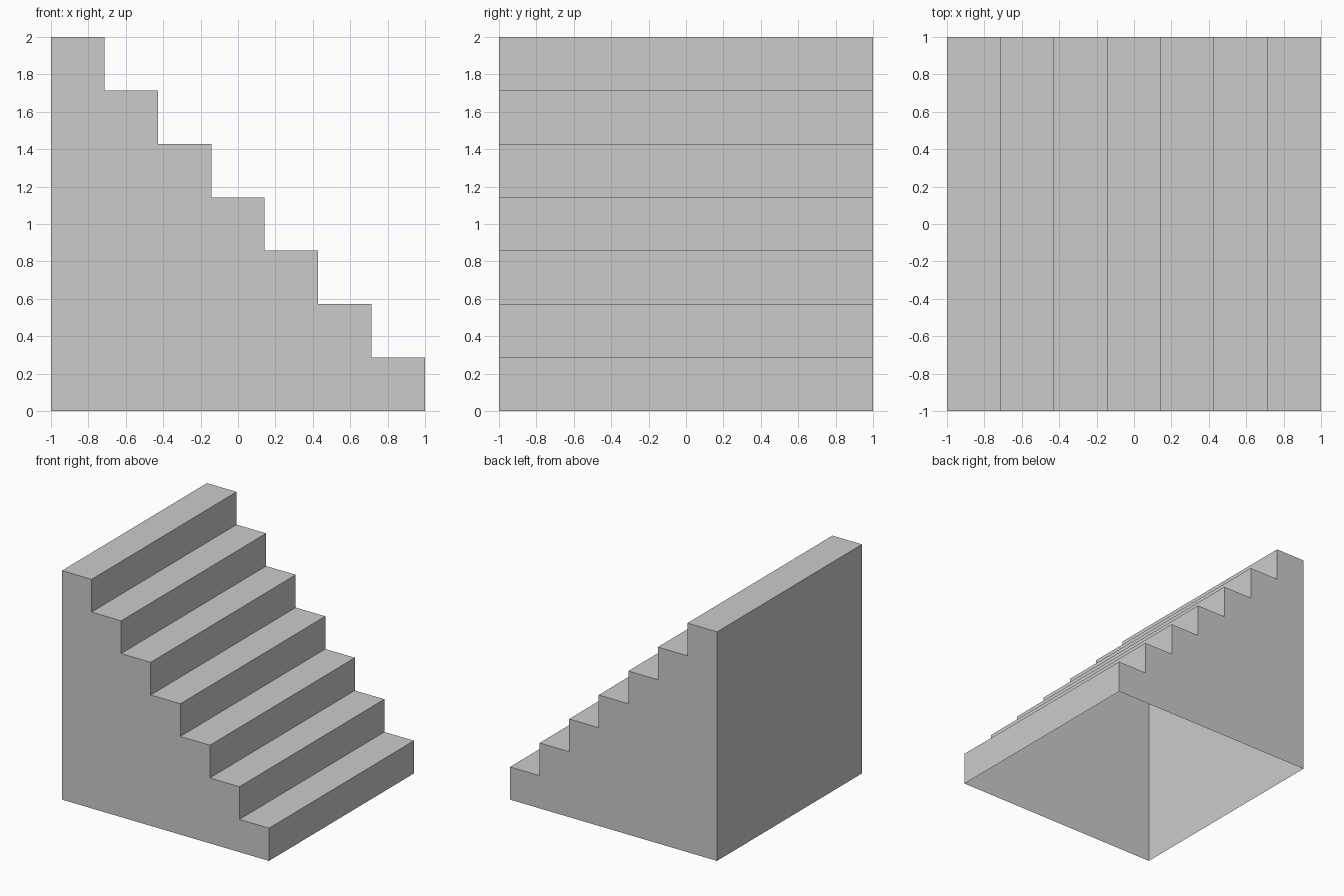
import bpy, bmesh
from mathutils import Vector

if "Cube" in bpy.data.objects:
    bpy.data.objects.remove(bpy.data.objects["Cube"])

STEPS = 7
SIZE = 2.0
step = SIZE / STEPS
half = SIZE / 2

# Side profile of the staircase, from the low front corner up to the tall back
profile = [(-half, 0.0), (half, 0.0)]
for i in range(STEPS):
    x = half - i * step
    z = (i + 1) * step
    profile += [(x, z), (x - step, z)]

# Extrude the profile across the width
bm = bmesh.new()
side = bm.faces.new([bm.verts.new((x, -half, z)) for x, z in profile])
ext = bmesh.ops.extrude_face_region(bm, geom=[side], use_keep_orig=True)
verts = [g for g in ext["geom"] if isinstance(g, bmesh.types.BMVert)]
bmesh.ops.translate(bm, vec=Vector((0, SIZE, 0)), verts=verts)
bmesh.ops.recalc_face_normals(bm, faces=bm.faces)

# The shell is open underneath
bottom = [f for f in bm.faces if all(abs(v.co.z) < 1e-5 for v in f.verts)]
bmesh.ops.delete(bm, geom=bottom, context='FACES_ONLY')

mesh = bpy.data.meshes.new("staircase")
bm.to_mesh(mesh)
bm.free()
bpy.context.collection.objects.link(bpy.data.objects.new("staircase", mesh))
